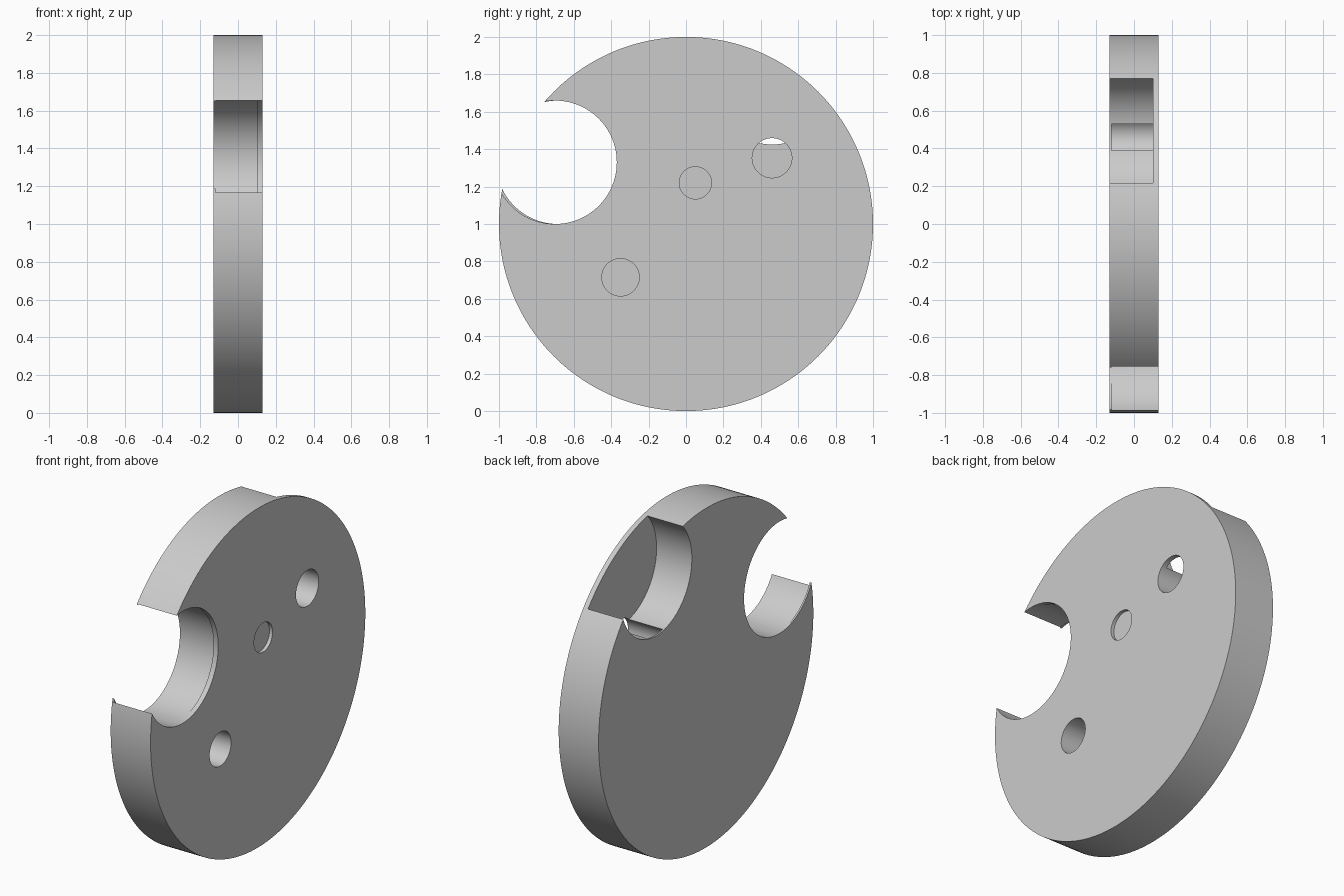
import bpy
from math import radians

if "Cube" in bpy.data.objects:
    bpy.data.objects.remove(bpy.data.objects["Cube"])


def x_cylinder(name, y, z, radius, x0, x1, sides=96):
    """Cylinder lying along x between x0 and x1."""
    bpy.ops.mesh.primitive_cylinder_add(
        vertices=sides, radius=radius, depth=x1 - x0,
        location=((x0 + x1) / 2, y, z), rotation=(0, radians(90), 0))
    obj = bpy.context.object
    obj.name = name
    bpy.ops.object.transform_apply(location=True, rotation=True, scale=True)
    return obj


# Main disc standing on its rim
HALF = 0.13
OUT = HALF + 0.1
disc = x_cylinder("disc", 0, 1, 1.0, -HALF, HALF, 192)

# Cuts: name, y, z, radius, x start, x end
cuts = [
    ("rim_notch_back", -0.685, 1.33, 0.33, -OUT, 0.10),
    ("rim_notch_front", -0.70, 1.33, 0.33, -0.12, OUT),
    ("rim_pocket", 0.461, 1.755, 0.33, -OUT, 0.10),
    ("upper_hole", 0.46, 1.353, 0.106, -0.12, OUT),
    ("lower_hole", -0.35, 0.715, 0.10, -0.12, OUT),
    ("centre_recess", 0.05, 1.22, 0.086, 0.11, OUT),
]
for cut in cuts:
    cutter = x_cylinder(*cut)
    cutter.hide_render = True
    bpy.context.view_layer.objects.active = disc
    mod = disc.modifiers.new(cut[0], 'BOOLEAN')
    mod.operation = 'DIFFERENCE'
    mod.solver = 'EXACT'
    mod.object = cutter
    bpy.ops.object.modifier_apply(modifier=mod.name)
    bpy.data.objects.remove(cutter, do_unlink=True)

# Smooth walls, crisp edges
disc.select_set(True)
bpy.context.view_layer.objects.active = disc
bpy.ops.object.shade_smooth_by_angle(angle=radians(30))
